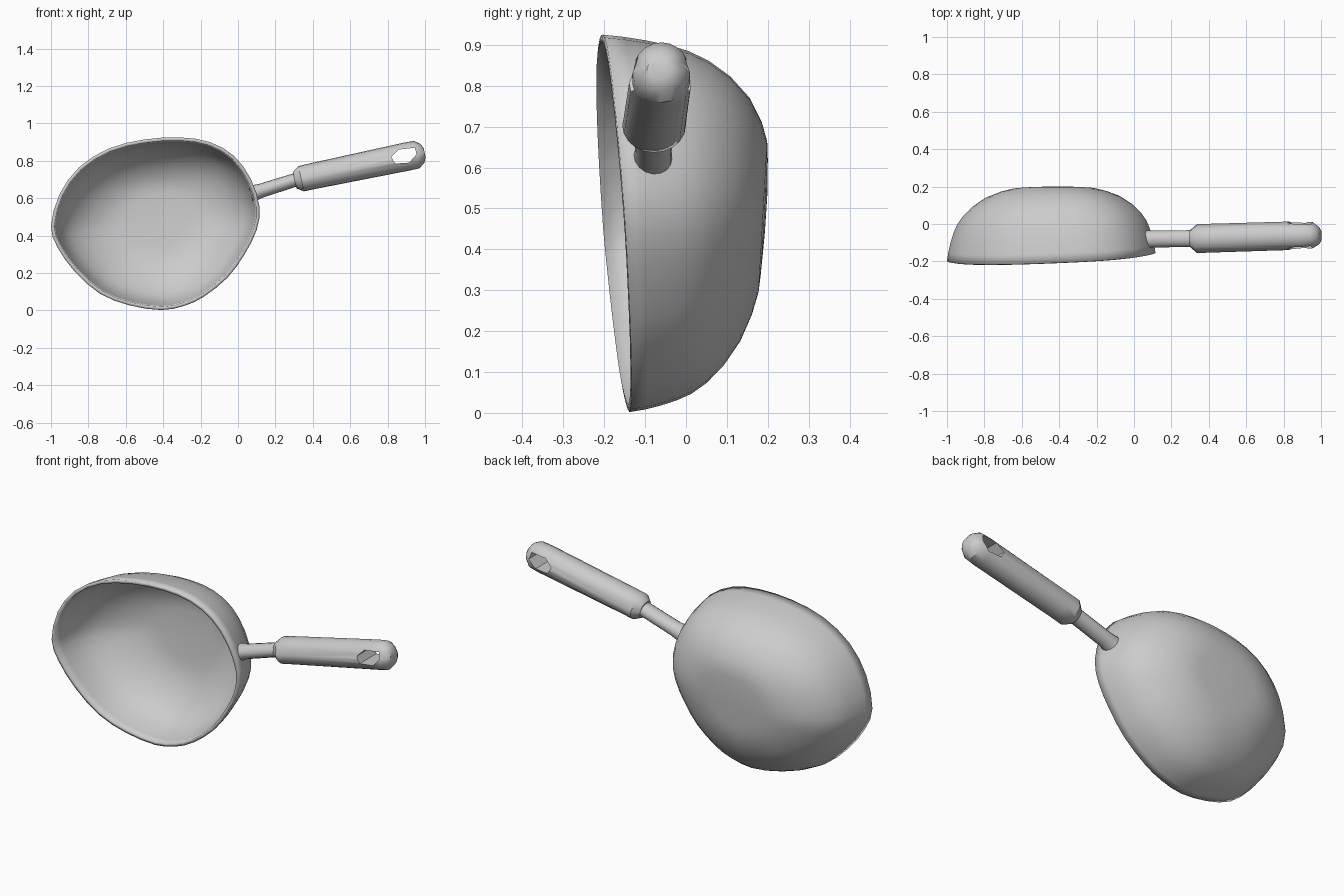
import bpy, bmesh, math
from mathutils import Vector

if "Cube" in bpy.data.objects:
    bpy.data.objects.remove(bpy.data.objects["Cube"])


def make_object(name, bm):
    bmesh.ops.recalc_face_normals(bm, faces=bm.faces)
    mesh = bpy.data.meshes.new(name)
    bm.to_mesh(mesh)
    bm.free()
    ob = bpy.data.objects.new(name, mesh)
    bpy.context.collection.objects.link(ob)
    return ob


def loft(rings, cap_start=True, cap_end=True):
    """Skin a list of equal-length closed point rings."""
    bm = bmesh.new()
    vs = [[bm.verts.new(p) for p in ring] for ring in rings]
    n = len(vs[0])
    for a, b in zip(vs, vs[1:]):
        for i in range(n):
            j = (i + 1) % n
            bm.faces.new((a[i], a[j], b[j], b[i]))
    if cap_start:
        bm.faces.new(vs[0][::-1])
    if cap_end:
        bm.faces.new(vs[-1])
    return bm


def smooth(ob, angle):
    bpy.ops.object.select_all(action='DESELECT')
    ob.select_set(True)
    bpy.context.view_layer.objects.active = ob
    bpy.ops.object.shade_smooth_by_angle(angle=math.radians(angle))


def smooth_loop(pts):
    """Double the points of a closed loop with a midpoint spline."""
    out, n = [], len(pts)
    for i in range(n):
        p0, p1, p2, p3 = (Vector(pts[(i + k) % n]) for k in (-1, 0, 1, 2))
        out += [p1, (9 * (p1 + p2) - p0 - p3) / 16]
    return out


# Bowl: egg-shaped tilted rim shrinking towards a flat base
rim = smooth_loop([
    (-1.0, .45), (-.955, .62), (-.85, .765), (-.69, .866), (-.5, .914),
    (-.31, .925), (-.15, .90), (-.02, .825), (.07, .70), (.115, .555),
    (.10, .43), (.035, .30), (-.055, .176), (-.18, .075), (-.285, .025),
    (-.41, .002), (-.58, .027), (-.74, .09), (-.875, .21), (-.965, .337)])
centre = Vector((-.42, .49))
profile = [(0, 1), (.12, .988), (.25, .968), (.38, .942), (.5, .908), (.62, .853),
           (.75, .765), (.87, .645), (.95, .51), (.99, .40), (1, .3), (1.01, .12)]
rings = []
for f, s in profile:
    ring = []
    for p in rim:
        q = centre + (p - centre) * s
        front = -.119 + .047 * p.x - .0754 * p.y
        back = .203 + .06 * (q.y - .67)
        ring.append((q.x, front + (back - front) * f, q.y))
    rings.append(ring)
bm = loft(rings, cap_start=False)
bowl = make_object("bowl", bm)
# Make sure the shell thickens inwards
base = max(bowl.data.polygons, key=lambda p: p.center.y)
if base.normal.y < 0:
    bowl.data.flip_normals()
solid = bowl.modifiers.new("thickness", 'SOLIDIFY')
solid.thickness = .018
solid.offset = -1
smooth(bowl, 40)


def rod(name, stations, angle, sides, notch=()):
    """Elliptical sections (x, y, z, half height, half width) along a tilted axis."""
    t = math.radians(angle)
    up = Vector((-math.sin(t), 0, math.cos(t)))
    side = Vector((0, 1, 0))
    rings = []
    for x, y, z, h, w in stations:
        ring = []
        for i in range(sides):
            a = 2 * math.pi * i / sides
            k = .93 if i in notch else 1
            ring.append(Vector((x, y, z)) + side * (w * k * math.cos(a)) + up * (h * k * math.sin(a)))
        rings.append(ring)
    return make_object(name, loft(rings))


# Neck joining bowl and grip
neck = rod("neck", [(.068, -.082, .622, .046, .048), (.12, -.08, .639, .038, .045),
                    (.32, -.078, .702, .036, .045)], 16, 16)
smooth(neck, 40)

# Grip with a shallow groove front and back
grip = rod("grip", [(.303, -.078, .697, .046, .048), (.338, -.078, .704, .069, .078),
                    (.40, -.076, .718, .07, .077), (.90, -.061, .822, .076, .076),
                    (.955, -.06, .833, .075, .07), (.985, -.062, .84, .052, .05),
                    (.998, -.064, .843, .025, .032)], 12, 20, notch=(1, 9))

# Hanging hole cut through the end of the grip
hole = [(.82, .82), (.86, .86), (.945, .87), (.955, .835), (.915, .79), (.84, .785)]
cutter = make_object("hole_cutter", loft([[(x, y, z) for x, z in hole] for y in (-.4, .3)]))
cutter.hide_render = True
cut = grip.modifiers.new("hole", 'BOOLEAN')
cut.object = cutter
cut.operation = 'DIFFERENCE'
cut.solver = 'EXACT'
bpy.context.view_layer.objects.active = grip
bpy.ops.object.modifier_apply(modifier=cut.name)
bpy.data.objects.remove(cutter)
smooth(grip, 35)
